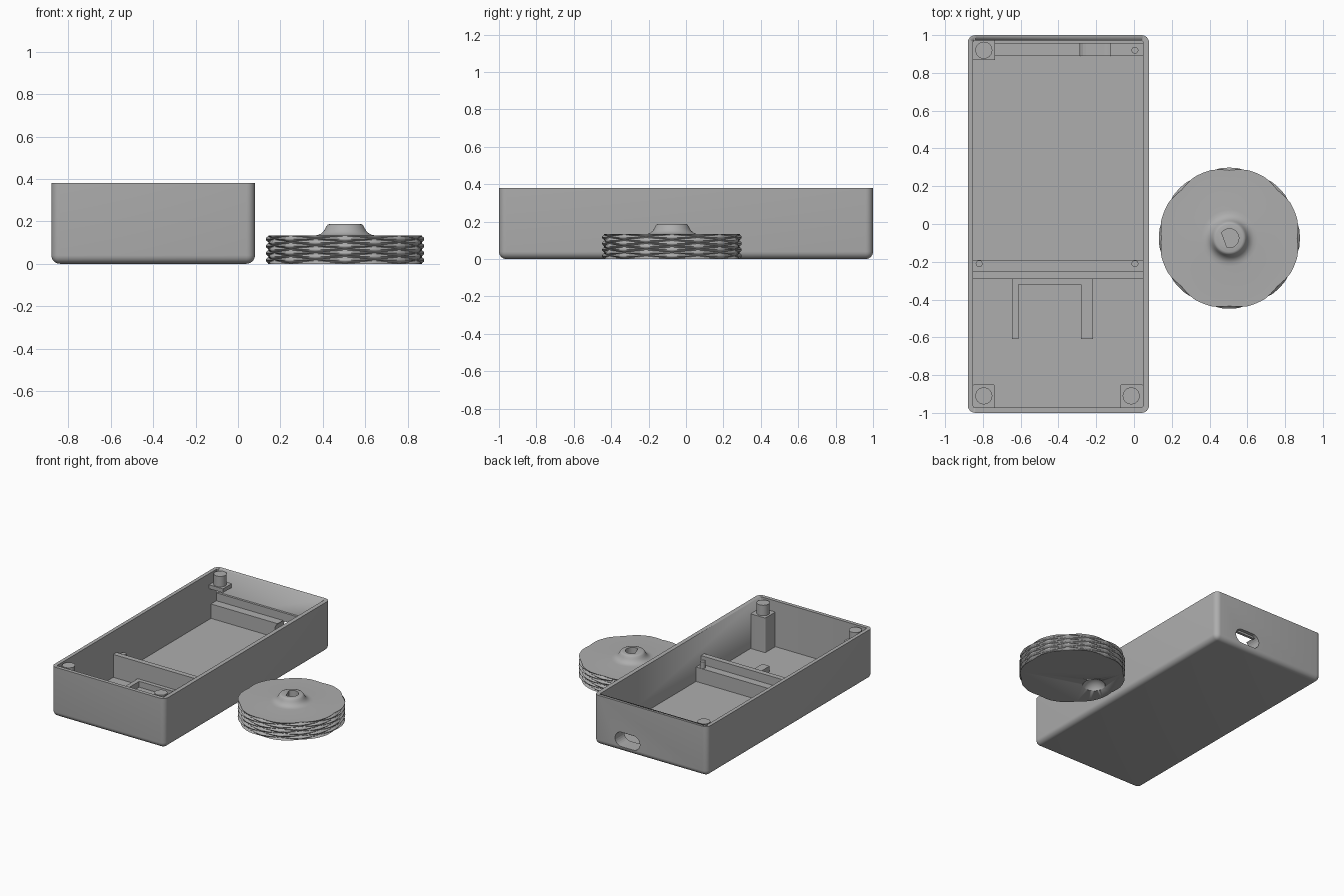
import bpy, bmesh, math
from mathutils import Matrix

if "Cube" in bpy.data.objects:
    bpy.data.objects.remove(bpy.data.objects["Cube"])

grey = bpy.data.materials.new("plain grey")
grey.diffuse_color = (0.42, 0.42, 0.42, 1)
grey.use_nodes = True
grey.node_tree.nodes["Principled BSDF"].inputs["Base Color"].default_value = grey.diffuse_color


def finish(name, bm, smooth=True):
    bmesh.ops.recalc_face_normals(bm, faces=bm.faces)
    me = bpy.data.meshes.new(name)
    bm.to_mesh(me)
    bm.free()
    ob = bpy.data.objects.new(name, me)
    bpy.context.collection.objects.link(ob)
    me.materials.append(grey)
    if smooth:
        bpy.ops.object.select_all(action='DESELECT')
        ob.select_set(True)
        bpy.context.view_layer.objects.active = ob
        bpy.ops.object.shade_smooth_by_angle(angle=math.radians(35))
    return ob


def block_mesh(x, y, z, radius=0, bottom=0):
    """Box from ranges, with rounded upright edges and optionally a rounded base."""
    bm = bmesh.new()
    bmesh.ops.create_cube(bm, size=1)
    for v in bm.verts:
        v.co = [(r[0] + r[1]) / 2 + c * (r[1] - r[0]) for r, c in zip((x, y, z), v.co)]

    def low(e):
        return all(v.co.z < z[0] + 1e-5 for v in e.verts)

    def upright(e):
        return abs(e.verts[0].co.z - e.verts[1].co.z) > 1e-5

    edges = [e for e in bm.edges if (radius and upright(e)) or (bottom and low(e))]
    if edges:
        bmesh.ops.bevel(bm, geom=edges, offset=radius, segments=6, profile=0.5, affect='EDGES')
    return bm


def block(name, x, y, z, radius=0, bottom=0):
    return finish(name, block_mesh(x, y, z, radius, bottom), radius > 0)


def rod(name, x, y, z0, z1, r, seg=32):
    bm = bmesh.new()
    bmesh.ops.create_cone(bm, cap_ends=True, segments=seg, radius1=r, radius2=r, depth=z1 - z0,
                          matrix=Matrix.Translation((x, y, (z0 + z1) / 2)))
    return finish(name, bm)


def prism(name, points, offset, matrix):
    """Extrude a flat outline along local z by offset."""
    bm = bmesh.new()
    face = bm.faces.new([bm.verts.new((a, b, 0)) for a, b in points])
    ext = bmesh.ops.extrude_face_region(bm, geom=[face])
    for v in ext["geom"]:
        if isinstance(v, bmesh.types.BMVert):
            v.co.z += offset
    bm.transform(matrix)
    return finish(name, bm, False)


def cut(ob, cutter):
    mod = ob.modifiers.new("cut", 'BOOLEAN')
    mod.operation = 'DIFFERENCE'
    mod.solver = 'EXACT'
    mod.object = cutter
    cutter.hide_render = True
    cutter.hide_set(True)


# Open tray with rounded outer edges
IX, FLOOR = (-0.852, 0.048), 0.03
case = block("case", (-0.88, 0.08), (-1, 1), (0, 0.38), 0.04, 1)
cut(case, block("case_cavity", IX, (-0.972, 0.972), (FLOOR, 0.5), 0.012))

# Board rails: low ledge plus raised back strip
IN = (IX[0] - 0.005, IX[1] + 0.005)
back_ledge = block("back_ledge", IN, (0.89, 0.975), (FLOOR - 0.005, 0.14))
back_strip = block("back_strip", IN, (0.955, 0.975), (0.135, 0.20))
block("middle_ledge", IN, (-0.26, -0.19), (FLOOR - 0.005, 0.14))
block("middle_strip", IN, (-0.29, -0.25), (FLOOR - 0.005, 0.205))

# Cable slot through the back wall and its ledge
pts = []
for side, start in ((1, -90), (-1, 90)):
    for i in range(13):
        a = math.radians(start + 15 * i)
        pts.append((side * 0.05 + 0.055 * math.cos(a), 0.055 * math.sin(a)))
slot = prism("slot_cutter", pts, 0.3,
             Matrix.Translation((-0.205, 1.1, 0.095)) @ Matrix.Rotation(math.radians(90), 4, 'X'))
cut(case, slot)
cut(back_ledge, slot)

# Locating pegs on the ledges
for i, (x, y) in enumerate(((0.005, 0.92), (-0.82, -0.21), (0.005, -0.21))):
    rod(f"locating_peg_{i}", x, y, 0.13, 0.19, 0.018, 20)

# Corner posts with round studs; the back one is a short bracket
for side, x in (("left", (-0.857, -0.735)), ("right", (-0.075, 0.053))):
    block(f"front_{side}_post", x, (-0.977, -0.85), (FLOOR - 0.005, 0.295), 0.012)
block("back_left_bracket", (-0.857, -0.735), (0.868, 0.977), (0.265, 0.295))
for i, (x, y) in enumerate(((-0.795, 0.92), (-0.795, -0.91), (-0.015, -0.91))):
    rod(f"stud_{i}", x, y, 0.29, 0.375, 0.045)

# Low three-sided module holder on the floor
block("holder_left", (-0.645, -0.612), (-0.61, -0.285), (FLOOR - 0.005, 0.075))
block("holder_right", (-0.28, -0.218), (-0.61, -0.285), (FLOOR - 0.005, 0.075))
block("holder_back", (-0.62, -0.27), (-0.32, -0.285), (FLOOR - 0.005, 0.075))

# Round knob: criss-cross grooved rim, flat top and flared hub
CX, CY, H, R, SEG, ROWS = 0.505, -0.075, 0.133, 0.373, 192, 40


def rim(a, z):
    t = (2 * (a + math.pi / 2) / (math.pi / 2)) % 2
    wave = 0.0166 * (2 * abs(t - 1) - 1)
    step = H / 4
    d = min(abs((z - step / 2 - s * wave + step / 2) % step - step / 2) for s in (1, -1))
    return R - 0.014 * max(0, 1 - d / 0.011)


rings = [[(rim(2 * math.pi * j / SEG, H * i / ROWS), H * i / ROWS) for j in range(SEG)]
         for i in range(ROWS + 1)]
hub = [(0.15, H), (0.13, 0.135), (0.115, 0.141), (0.102, 0.152), (0.094, 0.165),
       (0.087, 0.178), (0.081, 0.185), (0.072, 0.188)]
rings += [[p] * SEG for p in hub]
bm = bmesh.new()
loops = []
for ring in rings:
    loops.append([bm.verts.new((CX + r * math.cos(2 * math.pi * j / SEG),
                                CY + r * math.sin(2 * math.pi * j / SEG), z))
                  for j, (r, z) in enumerate(ring)])
for lo, hi in zip(loops, loops[1:]):
    for j in range(SEG):
        k = (j + 1) % SEG
        bm.faces.new((lo[j], lo[k], hi[k], hi[j]))
bm.faces.new(loops[0][::-1])
bm.faces.new(loops[-1])
knob = finish("knob", bm)

# D-shaped shaft socket in the hub
arc = [math.radians(-125 + 250 * i / 24) for i in range(25)]
cut(knob, prism("socket_cutter", [(0.05 * math.cos(a), 0.05 * math.sin(a)) for a in arc], 0.2,
                Matrix.Translation((CX, CY, 0.06)) @ Matrix.Rotation(math.radians(20), 4, 'Z')))

# Shallow finger dimple on the underside
bm = bmesh.new()
bmesh.ops.create_uvsphere(bm, u_segments=40, v_segments=24, radius=0.085,
                          matrix=Matrix.Translation((0.305, CY, -0.03)))
cut(knob, finish("dimple_cutter", bm))
